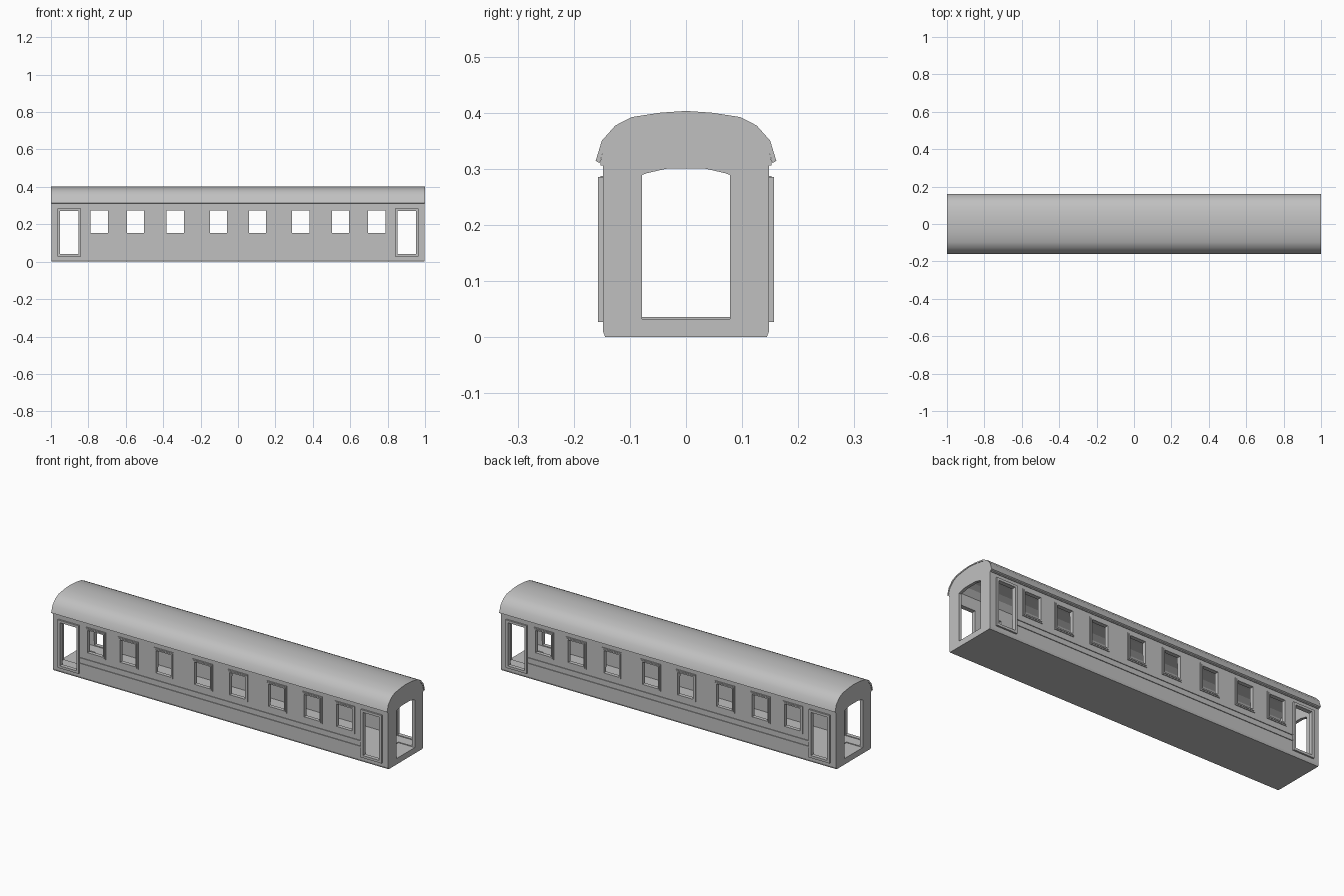
import bpy, bmesh

old = bpy.data.objects.get("Cube")
if old:
    bpy.data.objects.remove(old, do_unlink=True)

grey = bpy.data.materials.new("plain grey")
grey.use_nodes = True
grey.diffuse_color = (0.53, 0.53, 0.53, 1)
grey.node_tree.nodes["Principled BSDF"].inputs["Base Color"].default_value = (0.53, 0.53, 0.53, 1)

WALL = 0.148
ROOF = [(0.161, 0.314), (0.150, 0.350), (0.126, 0.377), (0.097, 0.392), (0.045, 0.400), (0, 0.403)]
WINDOW_X = [s * x for x in (0.105, 0.335, 0.548, 0.742) for s in (-1, 1)]
WINDOW_Z = (0.154, 0.274)
DOOR_X = (-0.902, 0.902)
DOOR_Z = (0.040, 0.272)


def make(name, bm):
    bmesh.ops.recalc_face_normals(bm, faces=bm.faces)
    mesh = bpy.data.meshes.new(name)
    bm.to_mesh(mesh)
    bm.free()
    mesh.materials.append(grey)
    obj = bpy.data.objects.new(name, mesh)
    bpy.context.collection.objects.link(obj)
    return obj


def mirrored(half):
    """Close a half profile that runs from low outside to the centre line."""
    return half + [(-y, z) for y, z in reversed(half) if y > 0]


def extrude(name, profile, x0, x1):
    """Sweep a closed (y, z) profile along x."""
    bm = bmesh.new()
    face = bm.faces.new([bm.verts.new((x0, y, z)) for y, z in profile])
    ext = bmesh.ops.extrude_face_region(bm, geom=[face])["geom"]
    verts = [v for v in ext if isinstance(v, bmesh.types.BMVert)]
    bmesh.ops.translate(bm, verts=verts, vec=(x1 - x0, 0, 0))
    return make(name, bm)


def add_box(bm, x0, x1, y0, y1, z0, z1):
    cube = bmesh.ops.create_cube(bm, size=1)["verts"]
    bmesh.ops.scale(bm, verts=cube, vec=(x1 - x0, y1 - y0, z1 - z0))
    bmesh.ops.translate(bm, verts=cube, vec=((x0 + x1) / 2, (y0 + y1) / 2, (z0 + z1) / 2))


def cut(obj, cutter):
    mod = obj.modifiers.new("cut", "BOOLEAN")
    mod.operation, mod.solver, mod.object = "DIFFERENCE", "EXACT", cutter
    graph = bpy.context.evaluated_depsgraph_get()
    obj.data = bpy.data.meshes.new_from_object(obj.evaluated_get(graph))
    obj.modifiers.clear()
    bpy.data.objects.remove(cutter, do_unlink=True)


def inset(points, dy, dz):
    return [(max(y - dy, 0), z - dz) for y, z in points]


# Hollow carriage body
under_roof = inset(ROOF, 0.006, 0.005)
under_roof[0] = (0.153, 0.312)
body = extrude("carriage_body", mirrored(
    [(0.144, 0), (WALL, 0.010), (WALL, 0.312)] + under_roof), -0.998, 0.998)
ceiling = inset(ROOF[1:], 0.018, 0.016)
cut(body, extrude("interior_cutter", mirrored([(0.136, 0.036)] + ceiling), -0.982, 0.982))

# Arched gangway through both ends
cut(body, extrude("gangway_cutter", mirrored(
    [(0.078, 0.032), (0.078, 0.289), (0.070, 0.292), (0.035, 0.300)]), -1.1, -0.9))
cut(body, extrude("gangway_cutter", mirrored(
    [(0.078, 0.032), (0.078, 0.289), (0.070, 0.292), (0.035, 0.300)]), 0.9, 1.1))

# Window and side door openings
bm = bmesh.new()
for x in WINDOW_X:
    add_box(bm, x - 0.046, x + 0.046, -0.3, 0.3, *WINDOW_Z)
for x in DOOR_X:
    add_box(bm, x - 0.049, x + 0.049, -0.3, 0.3, *DOOR_Z)
cut(body, make("opening_cutter", bm))

# Curved roof skin with overhanging eaves
inner = inset(ROOF, 0.006, 0.006)
inner[0] = (0.154, 0.310)
roof = extrude("roof", mirrored(ROOF) + list(reversed(mirrored(inner))), -1, 1)


def frames(name, centres, half, z_range, rim, depth):
    """Rectangular raised frames on both sides."""
    bm = bmesh.new()
    z0, z1 = z_range
    for side in (-1, 1):
        ya, yb = sorted((side * (WALL - 0.003), side * (WALL + depth)))
        for x in centres:
            for s in (-1, 1):
                xa, xb = sorted((x + s * half, x + s * (half + rim)))
                add_box(bm, xa, xb, ya, yb, z0 - rim, z1 + rim)
            add_box(bm, x - half, x + half, ya, yb, z1, z1 + rim)
            add_box(bm, x - half, x + half, ya, yb, z0 - rim, z0)
    return make(name, bm)


# Two-step surrounds
frames("window_frames", WINDOW_X, 0.046, WINDOW_Z, 0.007, 0.007)
frames("window_surrounds", WINDOW_X, 0.046, WINDOW_Z, 0.013, 0.004)
frames("door_frames", DOOR_X, 0.049, DOOR_Z, 0.013, 0.009)

# Belt mouldings and eaves trim along both sides
bm = bmesh.new()
for side in (-1, 1):
    ya, yb = sorted((side * (WALL - 0.003), side * (WALL + 0.004)))
    for z in (0.080, 0.110):
        add_box(bm, -0.838, 0.838, ya, yb, z - 0.003, z + 0.003)
    add_box(bm, -0.998, 0.998, ya, yb, 0.306, 0.313)
make("side_mouldings", bm)

# Smooth roof curve with crisp eaves
bpy.ops.object.select_all(action="DESELECT")
roof.select_set(True)
bpy.context.view_layer.objects.active = roof
bpy.ops.object.shade_smooth_by_angle(angle=0.6)
